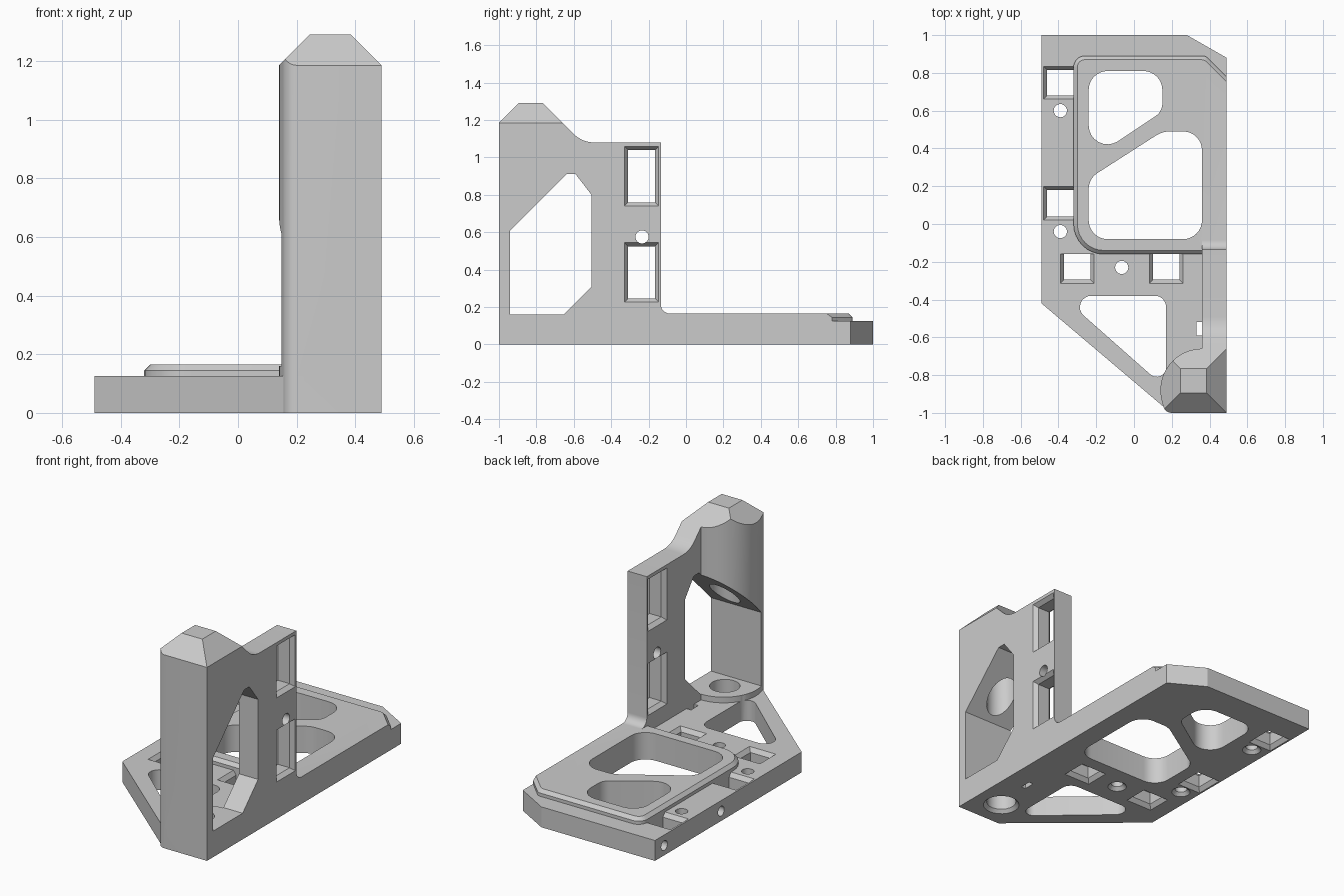
import bpy, bmesh, math
from mathutils import Vector

cube = bpy.data.objects.get("Cube")
if cube:
    bpy.data.objects.remove(cube)

grey = bpy.data.materials.new("plain_grey")
grey.use_nodes = True
grey.diffuse_color = (0.6, 0.6, 0.6, 1)
grey.node_tree.nodes["Principled BSDF"].inputs["Base Color"].default_value = grey.diffuse_color


def loft(name, rings, axis="z"):
    """Solid through (outline, level) rings stacked along an axis."""
    bm = bmesh.new()
    loops = []
    for outline, w in rings:
        loops.append([bm.verts.new((w, u, v) if axis == "x" else (u, v, w)) for u, v in outline])
    n = len(loops[0])
    bm.faces.new(loops[0])
    bm.faces.new(loops[-1])
    for lo, hi in zip(loops, loops[1:]):
        for i in range(n):
            j = (i + 1) % n
            bm.faces.new((lo[i], lo[j], hi[j], hi[i]))
    bmesh.ops.recalc_face_normals(bm, faces=bm.faces)
    mesh = bpy.data.meshes.new(name)
    bm.to_mesh(mesh)
    bm.free()
    mesh.materials.append(grey)
    obj = bpy.data.objects.new(name, mesh)
    bpy.context.collection.objects.link(obj)
    return obj


def arc(cx, cy, r, start, end, steps=12):
    return [(cx + r * math.cos(math.radians(start + (end - start) * i / steps)),
             cy + r * math.sin(math.radians(start + (end - start) * i / steps)))
            for i in range(steps + 1)]


def circle(cx, cy, r):
    return arc(cx, cy, r, 0, 345, 23)


def rounded(corners):
    """Polygon of (x, y, radius) corners with each corner rounded."""
    out = []
    for i, (x, y, r) in enumerate(corners):
        if r == 0:
            out.append((x, y))
            continue
        p = Vector((x, y))
        a = (Vector(corners[i - 1][:2]) - p).normalized()
        b = (Vector(corners[(i + 1) % len(corners)][:2]) - p).normalized()
        half = math.acos(a.dot(b)) / 2
        c = p + (a + b).normalized() * (r / math.sin(half))
        s = p + a * (r / math.tan(half)) - c
        e = p + b * (r / math.tan(half)) - c
        start = math.degrees(math.atan2(s.y, s.x))
        turn = (math.degrees(math.atan2(e.y, e.x)) - start + 180) % 360 - 180
        out += arc(c.x, c.y, r, start, start + turn, 8)
    return out


def rect(x0, x1, y0, y1):
    return [(x0, y0), (x1, y0), (x1, y1), (x0, y1)]


def boolean(target, tool, operation):
    tool.hide_render = True
    mod = target.modifiers.new(operation.lower(), "BOOLEAN")
    mod.operation, mod.solver, mod.object = operation, "EXACT", tool
    bpy.context.view_layer.objects.active = target
    bpy.ops.object.modifier_apply(modifier=mod.name)
    bpy.data.objects.remove(tool)


# Base plate
T = 0.125
plate = [(-0.49, 1), (0.28, 1), (0.49, 0.88), (0.49, -1), (0.2, -1), (0.165, -0.975), (-0.49, -0.42)]
bracket = loft("bracket_body", [(plate, 0), (plate, T)])

# Raised pad with a chamfered rim
pad = rounded([(-0.32, 0.89, 0.06), (0.38, 0.89, 0.04), (0.49, 0.78, 0), (0.49, -0.16, 0), (-0.32, -0.16, 0.16)])
rim = rounded([(-0.30, 0.87, 0.04), (0.372, 0.87, 0.04), (0.49, 0.752, 0), (0.49, -0.14, 0), (-0.30, -0.14, 0.14)])
boolean(bracket, loft("raised_pad", [(pad, 0.06), (pad, 0.145), (rim, 0.165)]), "UNION")

# Upright wall with filleted foot and swept top
wall = ([(-1, 0), (-0.085, 0)] + arc(-0.085, 0.215, 0.05, 270, 180, 8)
        + [(-0.135, 1.08)] + arc(-0.49, 1.237, 0.157, 270, 225, 8)
        + [(-0.66, 1.185), (-1, 1.185)])
boolean(bracket, loft("upright_wall", [(wall, 0.36), (wall, 0.49)], "x"), "UNION")

# Rounded corner post with a faceted cap
section = ([(0.49, -1), (0.49, -0.66)] + arc(0.36, -0.88, 0.22, 90, 198, 20)
           + arc(0.2, -0.953, 0.047, 190, 270, 6))
post = loft("corner_post", [(section, 0), (section, 1.4)])
low, high = rect(0.14, 0.49, -1, -0.66), rect(0.245, 0.385, -0.895, -0.765)
boolean(post, loft("cap_shape", [(low, -0.1), (low, 1.185), (high, 1.29)]), "INTERSECT")
boolean(bracket, post, "UNION")

cutters = []

# Large side window through the wall and post
window = [(-0.94, 0.16), (-0.94, 0.61), (-0.64, 0.91), (-0.59, 0.91),
          (-0.505, 0.8), (-0.505, 0.31), (-0.655, 0.16)]
cutters.append(loft("side_window", [(window, -1), (window, 1)], "x"))

# Lightening openings in the base
for corners in (
    [(-0.24, 0.81, 0.1), (0.15, 0.81, 0.1), (0.15, 0.595, 0.08), (-0.24, 0.335, 0.1)],
    [(-0.24, -0.08, 0.1), (0.36, -0.08, 0.1), (0.36, 0.49, 0.1), (0.15, 0.49, 0.14), (-0.24, 0.24, 0.1)],
    [(-0.385, -0.38, 0.06), (0.17, -0.38, 0.06), (0.17, -0.87, 0.05)],
):
    shape = rounded(corners)
    cutters.append(loft("base_opening", [(shape, -0.1), (shape, 0.3)]))


def strap_hole(throat, outer, lo, hi, axis="z"):
    """Square hole flared at both mouths."""
    inner, mouth = rect(*throat), rect(*outer)
    c = 0.025
    cutters.append(loft("strap_hole", [(mouth, lo - 0.001), (inner, lo + c), (inner, hi - c), (mouth, hi + 0.001)], axis))


# Strap holes beside the pad and in the wall
for y0, y1 in ((0.66, 0.835), (0.02, 0.2)):
    strap_hole((-0.46, -0.32, y0 + 0.02, y1 - 0.02), (-0.48, -0.32, y0, y1), 0, T)
for x0, x1 in ((-0.39, -0.21), (0.08, 0.26)):
    strap_hole((x0 + 0.02, x1 - 0.02, -0.295, -0.16), (x0, x1, -0.315, -0.16), 0, T)
for z0, z1 in ((0.225, 0.545), (0.74, 1.06)):
    strap_hole((-0.31, -0.165, z0 + 0.02, z1 - 0.02), (-0.33, -0.145, z0, z1), 0.36, 0.49, "x")


def bore(cx, cy, r, lo, hi, flare=0.0, axis="z"):
    """Round hole, countersunk at its low end when flared."""
    rings = [(circle(cx, cy, r), lo), (circle(cx, cy, r), hi)]
    if flare:
        rings = [(circle(cx, cy, r + flare), -0.001), (circle(cx, cy, r), flare), rings[1]]
    cutters.append(loft("bore", rings, axis))


# Screw holes, key slot and post bore
for x, y in ((-0.39, 0.6), (-0.39, -0.04), (-0.065, -0.23)):
    bore(x, y, 0.035, 0, 0.2, 0.02)
bore(0.315, -0.825, 0.085, 0, 0.3, 0.02)
bore(0.315, -0.825, 0.085, 0.5, 1.1)
bore(-0.235, 0.575, 0.035, 0.3, 0.6, axis="x")
for y in (0.36, 0.91):
    bore(y, 0.06, 0.03, -0.6, -0.38, axis="x")
slot = rect(0.33, 0.36, -0.59, -0.52)
cutters.append(loft("key_slot", [(slot, -0.1), (slot, 0.14)]))

for tool in cutters:
    boolean(bracket, tool, "DIFFERENCE")

# Smooth the curved faces, keep the edges crisp
bpy.ops.object.select_all(action="DESELECT")
bracket.select_set(True)
bpy.context.view_layer.objects.active = bracket
bpy.ops.object.shade_smooth_by_angle(angle=math.radians(25))
